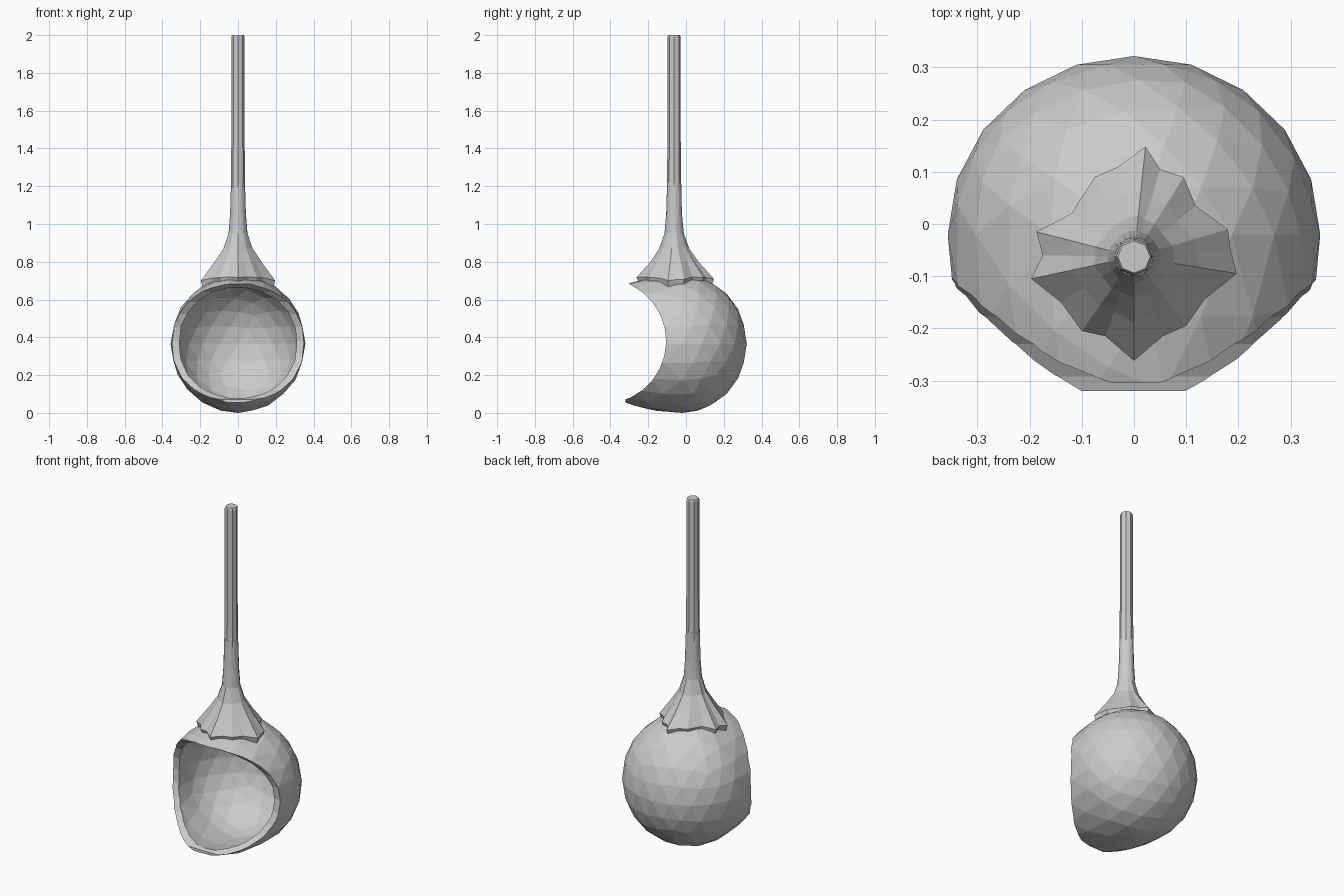
import bpy, bmesh, math

if "Cube" in bpy.data.objects:
    bpy.data.objects.remove(bpy.data.objects["Cube"])

CY, CZ = -0.02, 0.366      # bowl centre


def mesh_object(name, bm):
    bmesh.ops.recalc_face_normals(bm, faces=bm.faces)
    me = bpy.data.meshes.new(name)
    bm.to_mesh(me)
    bm.free()
    ob = bpy.data.objects.new(name, me)
    bpy.context.collection.objects.link(ob)
    return ob


def egg(name, rx, rz, back, front):
    """Faceted ball stretched towards the front."""
    bm = bmesh.new()
    bmesh.ops.create_icosphere(bm, subdivisions=3, radius=1)
    for v in bm.verts:
        x, y, z = v.co
        v.co = (x * rx, CY + y * (back if y > 0 else front), CZ + z * rz)
    return mesh_object(name, bm)


def loft(name, rings):
    bm = bmesh.new()
    loops = [[bm.verts.new(p) for p in r] for r in rings]
    n = len(loops[0])
    for a, b in zip(loops, loops[1:]):
        for i in range(n):
            j = (i + 1) % n
            bm.faces.new((a[i], a[j], b[j], b[i]))
    bm.faces.new(loops[-1])
    bm.faces.new(loops[0][::-1])
    return mesh_object(name, bm)


# Hollow bowl with a scooped front opening
bowl = egg("bowl", 0.357, 0.366, 0.342, 0.60)
hollow = egg("hollow_cutter", 0.318, 0.333, 0.30, 0.58)
R = 0.331
scoop = loft("scoop_cutter", [
    [(x, -0.436 + R * math.cos(t), 0.38 + R * math.sin(t))
     for t in [2 * math.pi * i / 28 for i in range(28)]] for x in (-0.6, 0.6)])
# Trim everything ahead of the two lips
front = loft("front_cutter", [
    [(x, -0.32, -0.3), (x, -0.32, 1.1), (x, -1.0, 1.1), (x, -1.0, -0.3)]
    for x in (-0.6, 0.6)])
for cutter in (hollow, scoop, front):
    m = bowl.modifiers.new(cutter.name, 'BOOLEAN')
    m.operation, m.solver, m.object = 'DIFFERENCE', 'EXACT', cutter
dg = bpy.context.evaluated_depsgraph_get()
bowl.data = bpy.data.meshes.new_from_object(bowl.evaluated_get(dg))
bowl.modifiers.clear()
for cutter in (hollow, scoop, front):
    bpy.data.objects.remove(cutter)

# Star-shaped leafy cap, draped on the bowl and drawn up into the stalk
SY = -0.063
star = [(.022, .148), (.05, .105), (.095, .09), (.118, .035), (.18, -.01),
        (.185, -.05), (.197, -.095), (.135, -.145), (.1, -.195), (.055, -.215),
        (0, -.262), (-.055, -.215), (-.1, -.205), (-.14, -.15), (-.197, -.105),
        (-.175, -.06), (-.187, -.015), (-.12, .02), (-.075, .09), (-.03, .11)]


def drape(x, y):
    d = y - CY
    k = 1 - (x / .357) ** 2 - (d / (.342 if d > 0 else .60)) ** 2
    return CZ + .366 * math.sqrt(max(k, 0))


edge = [(x, y, 0.5 * drape(x, y) + 0.5 * 0.725 + 0.004) for x, y in star]
under = [(x * .93, SY + (y - SY) * .93, drape(x, y) - 0.015) for x, y in star]
rings = [under, edge]
for z, r, keep in ((0.80, 0.118, 0.6), (0.87, 0.075, 0.45), (0.95, 0.05, 0.2),
                   (1.05, 0.042, 0.0), (1.22, 0.037, 0.0)):
    ring = []
    for x, y in star:
        d = math.hypot(x, y - SY)
        rr = r * (1 + keep * (d / 0.18 - 1))
        ring.append((x / d * rr, SY + (y - SY) / d * rr, z))
    rings.append(ring)
loft("leafy_cap", rings)

# Long stalk
loft("stalk", [[(r * math.cos(t), SY + r * math.sin(t), z)
                for t in [2 * math.pi * i / 8 for i in range(8)]]
               for z, r in ((1.0, .038), (1.2, .038), (1.45, .035), (1.99, .035), (2.0, .031))])
